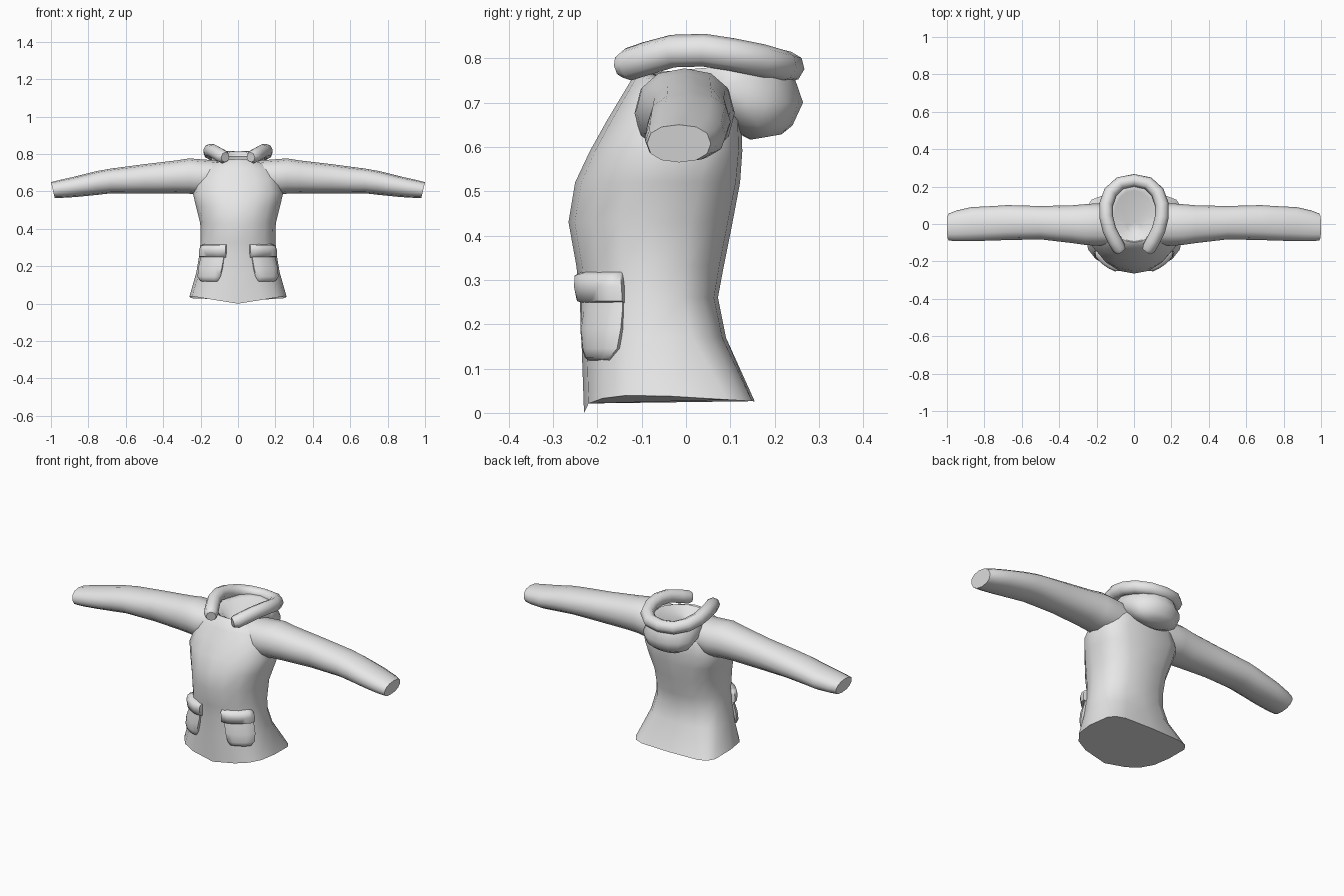
import bpy, bmesh, math

cube = bpy.data.objects.get("Cube")
if cube:
    bpy.data.objects.remove(cube, do_unlink=True)

cloth = bpy.data.materials.new("light grey cloth")
cloth.use_nodes = True
cloth.diffuse_color = (0.8, 0.8, 0.8, 1)
cloth.node_tree.nodes["Principled BSDF"].inputs["Base Color"].default_value = (0.8, 0.8, 0.8, 1)


def finish(obj, angle):
    """Give a part its material and smooth shading."""
    obj.data.materials.clear()
    obj.data.materials.append(cloth)
    bpy.ops.object.select_all(action='DESELECT')
    obj.select_set(True)
    bpy.context.view_layer.objects.active = obj
    bpy.ops.object.shade_smooth_by_angle(angle=math.radians(angle))


def loft(name, rings, angle=60):
    """Skin a list of closed rings and cap both ends."""
    bm = bmesh.new()
    rows = [[bm.verts.new(p) for p in ring] for ring in rings]
    n = len(rows[0])
    for a, b in zip(rows, rows[1:]):
        for i in range(n):
            j = (i + 1) % n
            bm.faces.new((a[i], a[j], b[j], b[i]))
    bm.faces.new(rows[0])
    bm.faces.new(rows[-1])
    bmesh.ops.recalc_face_normals(bm, faces=bm.faces)
    mesh = bpy.data.meshes.new(name)
    bm.to_mesh(mesh)
    bm.free()
    obj = bpy.data.objects.new(name, mesh)
    bpy.context.collection.objects.link(obj)
    finish(obj, angle)


def power(v, p):
    """Signed power: p below 1 makes an oval squarer."""
    return math.copysign(abs(v) ** p, v) if abs(v) > 1e-6 else 0.0


def oval_point(t, z, half_width, front, back, tilt=0.0, p_front=1.0, p_back=1.0):
    """Point at angle t (0 is the front); tilt lowers the front, raises the back."""
    c, r = (front + back) / 2, (back - front) / 2
    p = p_front if math.cos(t) > 0 else p_back
    return (half_width * power(math.sin(t), p), c - r * power(math.cos(t), p), z - tilt * math.cos(t))


def oval(*row):
    return [oval_point(2 * math.pi * i / 16, *row) for i in range(16)]


# Torso: z, half width, front y, back y, tilt, squareness of front and back
TORSO = [
    (0.03, 0.260, -0.230, 0.155, 0, 0.70, 0.40),
    (0.17, 0.222, -0.236, 0.090, 0, 0.92, 0.65),
    (0.26, 0.207, -0.240, 0.072, 0, 1.00, 0.75),
    (0.33, 0.200, -0.247, 0.085, 0, 1.00, 0.80),
    (0.43, 0.202, -0.265, 0.105, 0, 1.00, 0.75),
    (0.52, 0.225, -0.250, 0.122, 0, 1.00, 0.68),
    (0.59, 0.241, -0.217, 0.127, 0, 0.88, 0.62),
    (0.66, 0.225, -0.178, 0.125, 0, 0.90, 0.70),
    (0.72, 0.200, -0.142, 0.110, 0, 0.95, 0.85),
    (0.742, 0.155, -0.118, 0.085, -0.018, 1, 1),
    (0.745, 0.105, -0.098, 0.060, -0.028, 1, 1),
    (0.69, 0.040, -0.040, 0.000, 0, 1, 1),
]
torso = [oval(*row) for row in TORSO]
# Hem dips to a point at the front and is a little lower at the back
hem = []
for x, y, z in torso[0]:
    dip = 0.04 * min(1, abs(x) / 0.25) if y < -0.04 else 0.038 - 0.012 * (y + 0.04) / 0.195
    hem.append((x, y, dip))
torso[0] = hem
loft("jacket_body", torso, 65)

# Sleeves: x, top z, bottom z, front y, back y
SLEEVE = [
    (0.10, 0.765, 0.590, -0.112, 0.100),
    (0.20, 0.772, 0.580, -0.116, 0.110),
    (0.26, 0.777, 0.588, -0.112, 0.106),
    (0.33, 0.766, 0.590, -0.102, 0.100),
    (0.50, 0.746, 0.590, -0.082, 0.096),
    (0.68, 0.722, 0.590, -0.086, 0.101),
    (0.75, 0.710, 0.582, -0.088, 0.096),
    (0.87, 0.680, 0.570, -0.092, 0.090),
    (0.95, 0.660, 0.566, -0.092, 0.072),
    (0.99, 0.650, 0.565, -0.088, 0.056),
]
for side, s in (("left", 1), ("right", -1)):
    rings = []
    for x, top, bottom, front, back in SLEEVE:
        zc, rz, yc, ry = (top + bottom) / 2, (top - bottom) / 2, (front + back) / 2, (back - front) / 2
        slant = 0.01 if x > 0.9 else 0.0
        ring = []
        for i in range(12):
            t = 2 * math.pi * i / 12
            h = power(math.cos(t), 0.88)
            ring.append((s * (x + slant * h), yc + ry * power(math.sin(t), 0.88), zc + rz * h))
        rings.append(ring)
    loft(side + "_sleeve", rings, 60)


def body_point(z, t, off):
    """Point on the torso at height z and angle t, pushed out by off."""
    for a, b in zip(TORSO, TORSO[1:]):
        if a[0] <= z <= b[0]:
            f = (z - a[0]) / (b[0] - a[0])
            _, w, fr, bk, tilt, pf, pb = [p + (q - p) * f for p, q in zip(a, b)]
            return oval_point(t, z, w + off, fr - off, bk + off, tilt, pf, pb)


def pocket_ring(s, z, t0, t1, off):
    """Cross-section of a pocket hugging the torso."""
    pts = [body_point(z, t0, -0.012)]
    for i in range(7):
        f = i / 6
        edge = 0.6 if i in (0, 6) else 1.0
        pts.append(body_point(z, t0 + (t1 - t0) * f, off * edge))
    pts.append(body_point(z, t1, -0.012))
    return [(s * x, y, z) for x, y, z in pts]


# Pocket rows: z, inner angle, outer angle, puff
POUCH = [(0.116, 0.42, 0.90, -0.008), (0.124, 0.40, 0.96, 0.010), (0.145, 0.37, 1.10, 0.017),
         (0.19, 0.36, 1.17, 0.020), (0.23, 0.36, 1.19, 0.012), (0.27, 0.36, 1.19, 0.008)]
FLAP = [(0.246, 0.32, 1.20, -0.008), (0.252, 0.31, 1.21, 0.024), (0.285, 0.31, 1.21, 0.030),
        (0.310, 0.31, 1.19, 0.025), (0.319, 0.32, 1.17, -0.008)]
for side, s in (("left", 1), ("right", -1)):
    loft(side + "_pocket", [pocket_ring(s, *r) for r in POUCH], 70)
    loft(side + "_pocket_flap", [pocket_ring(s, *r) for r in FLAP], 70)

# Hood: folded pouch behind the neck, a funnel opening at the top
loft("hood", [
    oval(0.622, 0.070, 0.145, 0.215, 0.006),
    oval(0.648, 0.125, 0.085, 0.240),
    oval(0.700, 0.155, 0.000, 0.264),
    oval(0.745, 0.150, -0.070, 0.245, 0.010),
    oval(0.780, 0.140, -0.095, 0.225, 0.014),
    oval(0.772, 0.105, -0.080, 0.180, 0.010),
    oval(0.725, 0.035, -0.045, 0.010),
], 80)

# Padded hood rim: horseshoe tube, open at the front; x, y, z, radius factor
HALF = [(0.068, -0.147, 0.783, 0.72), (0.080, -0.130, 0.786, 1.0), (0.102, -0.090, 0.799, 1.02),
        (0.132, -0.030, 0.816, 1.0), (0.149, 0.040, 0.818, 1.0), (0.149, 0.105, 0.808, 1.0),
        (0.126, 0.170, 0.795, 1.0), (0.075, 0.218, 0.783, 0.95)]
path = HALF + [(0, 0.233, 0.780, 0.93)] + [(-x, y, z, r) for x, y, z, r in reversed(HALF)]
curve = bpy.data.curves.new("hood_rim", 'CURVE')
curve.dimensions = '3D'
curve.bevel_depth = 0.037
curve.bevel_resolution = 2
curve.use_fill_caps = True
spline = curve.splines.new('POLY')
spline.points.add(len(path) - 1)
for p, (x, y, z, r) in zip(spline.points, path):
    p.co = (x, y, z, 1)
    p.radius = r
rim = bpy.data.objects.new("hood_rim", curve)
bpy.context.collection.objects.link(rim)
bpy.ops.object.select_all(action='DESELECT')
rim.select_set(True)
bpy.context.view_layer.objects.active = rim
bpy.ops.object.convert(target='MESH')
finish(bpy.context.view_layer.objects.active, 80)
